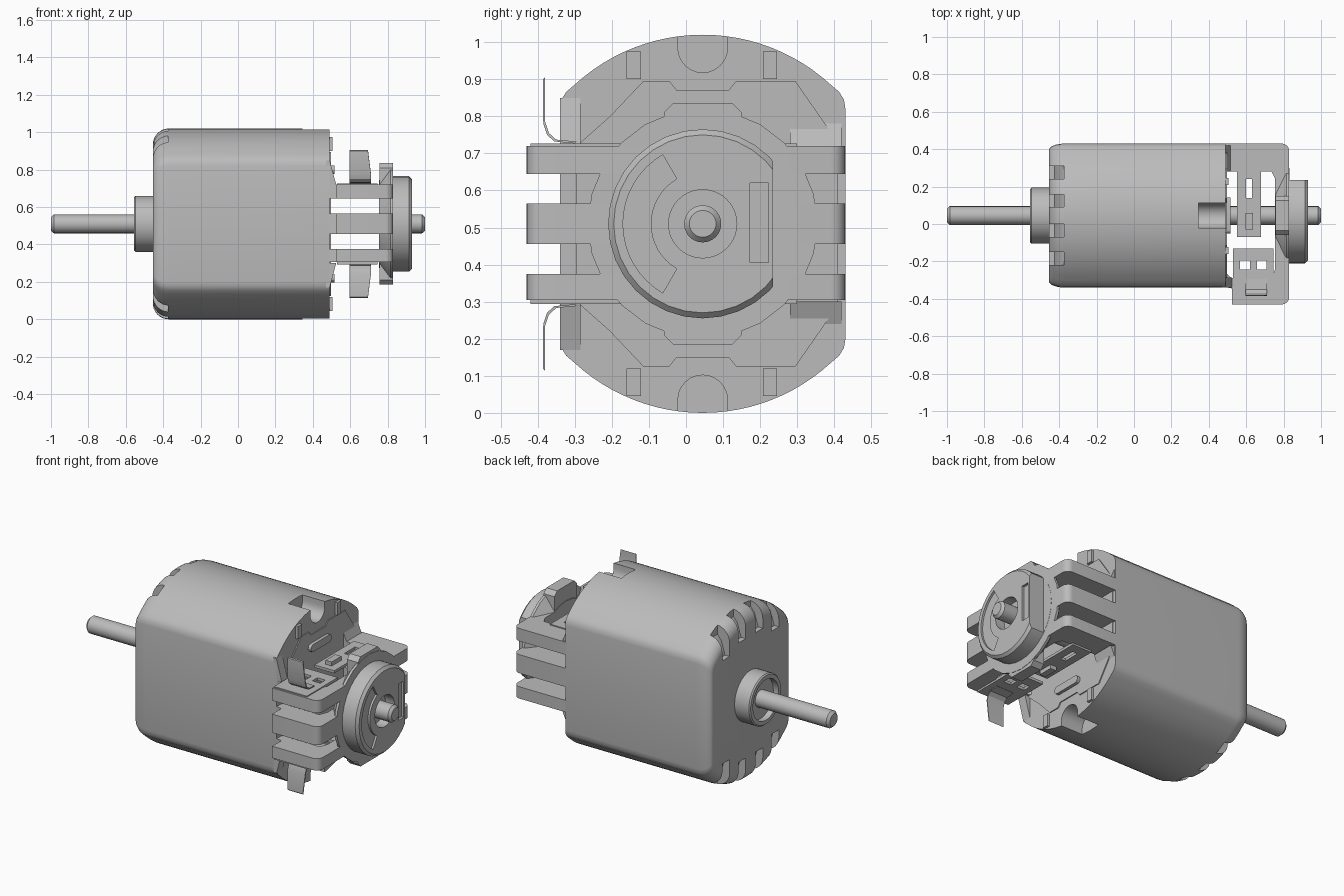
import bpy, bmesh, math
from mathutils import Vector

cube = bpy.data.objects.get("Cube")
if cube:
    bpy.data.objects.remove(cube, do_unlink=True)

CY, CZ = 0.045, 0.51          # motor axis

grey = bpy.data.materials.new("motor grey")
grey.use_nodes = True
grey.diffuse_color = (0.5, 0.5, 0.5, 1)
grey.node_tree.nodes["Principled BSDF"].inputs["Base Color"].default_value = (0.5, 0.5, 0.5, 1)


def loft(name, rings):
    """Closed solid through rings of points with equal counts."""
    bm = bmesh.new()
    loops = [[bm.verts.new(p) for p in ring] for ring in rings]
    n = len(loops[0])
    for a, b in zip(loops, loops[1:]):
        for i in range(n):
            j = (i + 1) % n
            bm.faces.new((a[i], a[j], b[j], b[i]))
    bm.faces.new(loops[0])
    bm.faces.new(loops[-1])
    bmesh.ops.recalc_face_normals(bm, faces=bm.faces)
    mesh = bpy.data.meshes.new(name)
    bm.to_mesh(mesh)
    bm.free()
    mesh.materials.append(grey)
    ob = bpy.data.objects.new(name, mesh)
    bpy.context.collection.objects.link(ob)
    return ob


def prism(name, pts, axis, a, b):
    """Extrude a 2D outline along x (y,z points) or z (x,y points)."""
    place = {"x": lambda p, h: (h, p[0], p[1]),
             "y": lambda p, h: (p[0], h, p[1]),
             "z": lambda p, h: (p[0], p[1], h)}[axis]
    return loft(name, [[place(p, h) for p in pts] for h in (a, b)])


def box(name, x0, x1, y0, y1, z0, z1):
    return prism(name, [(x0, y0), (x1, y0), (x1, y1), (x0, y1)], "z", z0, z1)


def circle(r, n=40, cy=CY, cz=CZ):
    return [(cy + r * math.cos(2 * math.pi * i / n), cz + r * math.sin(2 * math.pi * i / n))
            for i in range(n)]


def turned(name, stations, n=40):
    """Round part on the motor axis from (x, radius) pairs."""
    return loft(name, [[(x, y, z) for y, z in circle(r, n)] for x, r in stations])


def cut(ob, cutter):
    mod = ob.modifiers.new("cut", "BOOLEAN")
    mod.operation, mod.solver, mod.object = "DIFFERENCE", "EXACT", cutter
    bpy.context.view_layer.objects.active = ob
    bpy.ops.object.modifier_apply(modifier=mod.name)
    bpy.data.objects.remove(cutter, do_unlink=True)


def flip(z0, z1, s):
    """Mirror a height range about the motor axis when s is -1."""
    return (z0, z1) if s > 0 else (2 * CZ - z1, 2 * CZ - z0)


# Can outline: circle clipped by two flat sides, softened corners
def can_outline(r=0.51, w=0.385):
    quarter = [(w, 0.31), (w - 0.004, 0.335), (w - 0.017, 0.356)]
    a0 = math.asin(0.345 / r)
    quarter += [(r * math.sin(a0 * k / 12), r * math.cos(a0 * k / 12)) for k in range(12, 0, -1)]
    top = quarter + [(0, r)] + [(-y, z) for y, z in reversed(quarter)]
    return top + [(-y, -z) for y, z in top]


outline = can_outline()


def can_ring(x, dy=0.0, dz=0.0):
    return [(x, CY + y * (1 - dy / 0.385), CZ + z * (1 - dz / 0.51)) for y, z in outline]


rings = []
for k in range(9):
    a = math.pi / 2 * k / 8
    rings.append(can_ring(-0.455 + 0.085 * (1 - math.cos(a)),
                          0.035 * (1 - math.sin(a)), 0.085 * (1 - math.sin(a))))
rings.append(can_ring(0.49))
can = loft("motor_can", rings)

# Vent slots around the closed end, trough at the open end
for s in (1, -1):
    for dy in (-0.23, -0.08, 0.08, 0.23):
        edge = math.sqrt(0.51 ** 2 - dy ** 2)
        prof = [(-0.5, edge - 0.15), (-0.425, edge - 0.15), (-0.40, edge - 0.07),
                (-0.375, edge - 0.04), (-0.375, 0.6), (-0.5, 0.6)]
        cut(can, prism("vent_cutter", [(x, CZ + s * z) for x, z in prof], "y",
                       CY + dy - 0.034, CY + dy + 0.034))
    trough = [(0.067 * math.cos(a), 0.475 + 0.067 * math.sin(a))
              for a in (math.pi * (1 + k / 12) for k in range(13))]
    trough += [(-0.067 + 0.134, 0.6), (-0.067, 0.6)]
    cut(can, prism("trough_cutter", [(CY + y, CZ + s * z) for y, z in trough], "x", 0.345, 0.6))

# Boss with recess on the closed end
boss = turned("bearing_boss", [(-0.44, 0.15), (-0.548, 0.15), (-0.555, 0.143)])
cut(boss, turned("boss_cutter", [(-0.6, 0.12), (-0.52, 0.12)]))

# Shaft with chamfered ends
shaft = turned("shaft", [(-1, 0.036), (-0.985, 0.05), (0.985, 0.05), (1, 0.036)])

# Raised end plate
half = [(-0.34, 0.21), (-0.25, 0.29), (-0.16, 0.385), (-0.09, 0.385), (-0.07, 0.36),
        (0.07, 0.36), (0.09, 0.385), (0.25, 0.385), (0.365, 0.22)]
plate_pts = half + [(y, -z) for y, z in reversed(half)]
plate = prism("end_plate", [(CY + y, CZ + z) for y, z in plate_pts], "x", 0.47, 0.496)

for s in (1, -1):
    side = "upper" if s > 0 else "lower"
    # Crimp tabs, wedge and pill-shaped rib on the end face
    for y0, y1 in ((-0.16, -0.122), (0.208, 0.245)):
        box(side + "_crimp_tab", 0.47, 0.505, y0, y1, *flip(0.90, 0.975, s))
    prism(side + "_wedge", [(x, CZ + s * z) for x, z in
                            ((0.47, 0.34), (0.49, 0.34), (0.525, 0.21), (0.47, 0.21))],
          "y", -0.34, -0.285)
    prism(side + "_shoulder", [(x, CZ + s * z) for x, z in
                               ((0.47, 0.27), (0.49, 0.27), (0.515, 0.21), (0.47, 0.21))],
          "y", 0.28, 0.42)
    rib = [(CY + c * 0.075 + 0.022 * math.cos(a), CZ + s * 0.29 + 0.022 * math.sin(a))
           for c, a0 in ((1, -math.pi / 2), (-1, math.pi / 2))
           for a in (a0 + math.pi * k / 6 for k in range(7))]
    prism(side + "_rib", rib, "x", 0.48, 0.515)

    # Contact plate, its two holes and the upright terminal tab
    z0, z1 = flip(0.710, 0.726, s)
    contact = box(side + "_contact_plate", 0.53, 0.745, -0.42, -0.13, z0, z1)
    for x in (0.567, 0.657):
        cut(contact, box("hole_cutter", x, x + 0.052, -0.243, -0.195, 0, 1))
    path = [(-0.386, 0.39), (-0.385, 0.27), (-0.375, 0.24), (-0.355, 0.222), (-0.30, 0.217)]
    strip = path + [(y + 0.005, z + 0.005) for y, z in reversed(path)]
    tab = prism(side + "_terminal", [(y, CZ + s * z) for y, z in strip], "x", 0.595, 0.71)
    for v in tab.data.vertices:
        if abs(v.co.z - CZ) > 0.38 and v.co.x > 0.7:
            v.co.x = 0.695

    # Brush strip across the gap with slot and nub
    strip = box(side + "_brush_strip", 0.55, 0.68, -0.07, 0.30, z0, z1)
    cut(strip, box("slot_cutter", 0.598, 0.632, 0.14, 0.24, 0, 1))
    box(side + "_brush_nub", 0.595, 0.635, -0.03, 0.06, *flip(0.71, 0.75, s))


# Three rounded arms on each side
def rounded_corner(sign):
    return [(0.79 + 0.04 * math.sin(a), sign * (0.39 + 0.04 * math.cos(a)))
            for a in (math.pi / 2 * k / 6 for k in range(7))]


for z0, z1 in ((0.305, 0.375), (0.455, 0.565), (0.645, 0.72)):
    prism("front_arm", [(0.48, -0.25), (0.48, -0.335), (0.525, -0.345), (0.525, -0.43)]
          + rounded_corner(-1) + [(0.83, -0.05), (0.755, -0.05), (0.755, -0.24),
                                  (0.735, -0.29), (0.52, -0.29)], "z", z0, z1)
    prism("back_arm", [(0.48, 0.28), (0.48, 0.43)] + rounded_corner(1)
          + [(0.83, 0.10), (0.755, 0.10), (0.755, 0.24), (0.735, 0.28)], "z", z0, z1)

# Flange behind the bearing housing
flange = turned("bearing_flange", [(0.755, 0.235), (0.815, 0.31), (0.83, 0.31)], 24)
keys = [(-0.105, 0.30), (-0.08, 0.325), (0.08, 0.325), (0.105, 0.30)]
prism("flange_key", [(CY + y, CZ + z) for y, z in keys + [(-y, -z) for y, z in keys]],
      "x", 0.757, 0.828)

# Bearing housing: flat side, shaft recess, arc groove and slot
hub = turned("bearing_housing", [(0.80, 0.255), (0.915, 0.255), (0.93, 0.24)], 32)
cut(hub, box("flat_cutter", 0.831, 1, 0.235, 0.4, 0, 1))
cut(hub, turned("recess_cutter", [(0.87, 0.092), (1, 0.092)]))
arc = [(CY + r * math.cos(a), CZ + r * math.sin(a))
       for r, d in ((0.215, 1), (0.14, -1))
       for a in (math.pi + d * math.radians(60) * (k / 8 - 1) for k in range(17))]
cut(hub, prism("groove_cutter", arc, "x", 0.918, 1))
cut(hub, box("slot_cutter", 0.915, 1, 0.173, 0.222, 0.405, 0.62))

# Smooth the round parts, keeping crisp edges
bpy.ops.object.select_all(action="DESELECT")
for ob in (o for o in bpy.context.collection.objects if o.type == "MESH"):
    ob.select_set(True)
    bpy.context.view_layer.objects.active = ob
bpy.ops.object.shade_smooth_by_angle(angle=math.radians(28))
